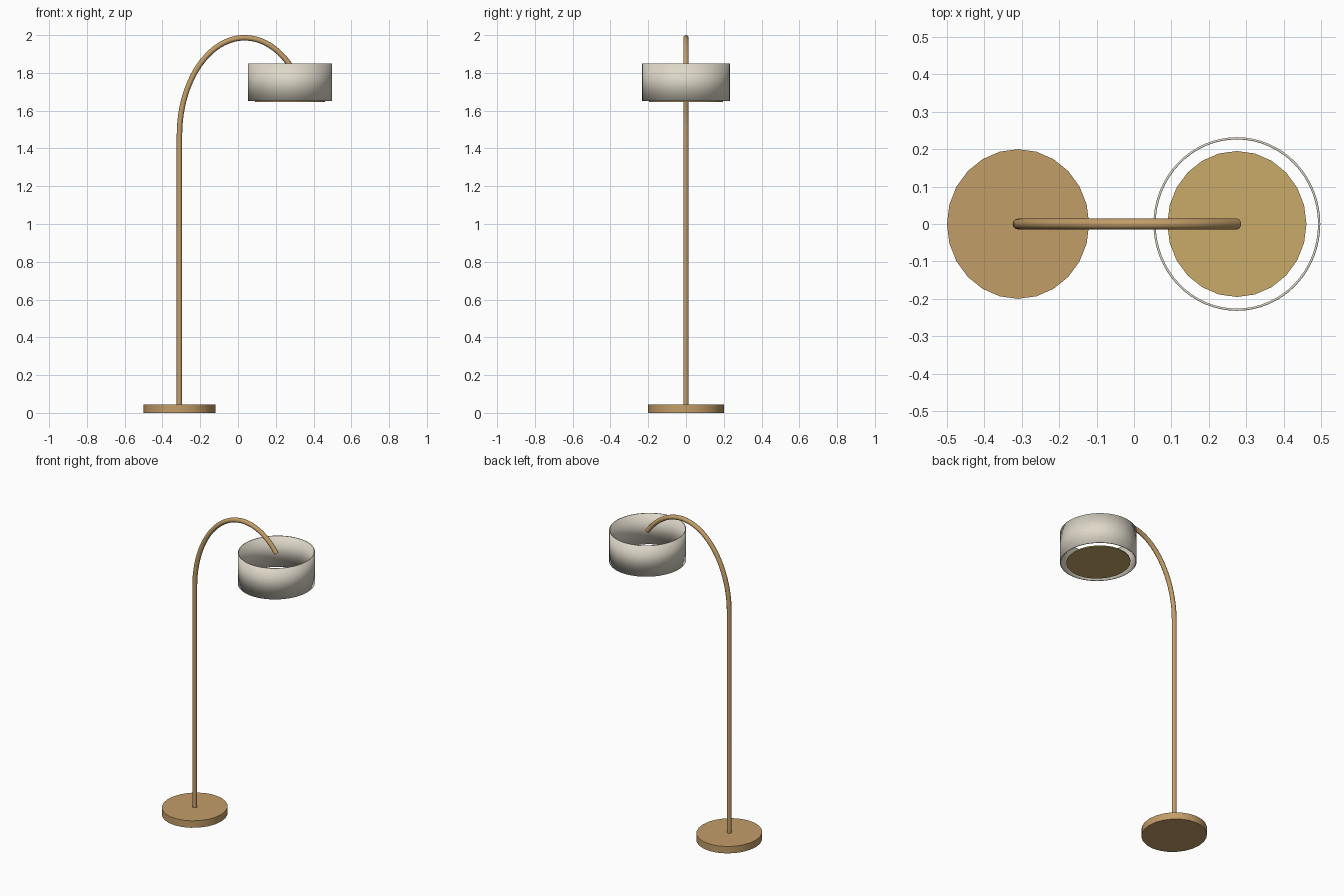
import bpy
import math
from mathutils import Vector

cube = bpy.data.objects.get("Cube")
if cube:
    bpy.data.objects.remove(cube, do_unlink=True)


def make_material(name, colour):
    mat = bpy.data.materials.new(name)
    mat.use_nodes = True
    mat.diffuse_color = (*colour, 1)
    mat.node_tree.nodes["Principled BSDF"].inputs["Base Color"].default_value = (*colour, 1)
    return mat


brass = make_material("brass", (0.54, 0.34, 0.14))
glow = make_material("warm diffuser", (0.59, 0.40, 0.14))
fabric = make_material("cream fabric", (0.74, 0.69, 0.59))


def finish(obj, name, mat):
    obj.name = name
    obj.data.materials.append(mat)
    bpy.context.view_layer.objects.active = obj
    bpy.ops.object.select_all(action='DESELECT')
    obj.select_set(True)
    bpy.ops.object.shade_smooth_by_angle(angle=math.radians(40))
    return obj


def drum(name, x, bottom, top, rx, ry, sides, mat, fill='NGON'):
    """Upright, slightly oval cylinder."""
    bpy.ops.mesh.primitive_cylinder_add(
        vertices=sides, radius=1, depth=top - bottom, end_fill_type=fill,
        location=(x, 0, (bottom + top) / 2))
    obj = bpy.context.object
    obj.scale = (rx, ry, 1)
    bpy.ops.object.transform_apply(location=False, rotation=False, scale=True)
    return finish(obj, name, mat)


POLE_X, SHADE_X = -0.31, 0.275

# Base, diffuser disc and open drum shade
drum("base", POLE_X, 0, 0.045, 0.19, 0.20, 24, brass)
drum("diffuser", SHADE_X, 1.645, 1.652, 0.186, 0.195, 24, glow)
shade = drum("shade", SHADE_X, 1.65, 1.85, 0.223, 0.232, 64, fabric, 'NOTHING')
wall = shade.modifiers.new("wall", 'SOLIDIFY')
wall.thickness = 0.006
wall.offset = -1

# Arched pole: straight upright followed by part of an ellipse
centre = Vector((0.035, 0, 1.47))
rx, rz = centre.x - POLE_X, 0.516
end = math.pi - math.acos((SHADE_X - centre.x) / rx)
path = [Vector((POLE_X, 0, 0.03))]
steps = 32
for i in range(steps + 1):
    a = end * i / steps
    path.append(centre + Vector((-rx * math.cos(a), 0, rz * math.sin(a))))

curve = bpy.data.curves.new("pole", 'CURVE')
curve.dimensions = '3D'
curve.bevel_depth = 0.0145
curve.bevel_resolution = 4
curve.use_fill_caps = True
spline = curve.splines.new('POLY')
spline.points.add(len(path) - 1)
for point, co in zip(spline.points, path):
    point.co = (*co, 1)
pole = bpy.data.objects.new("pole", curve)
bpy.context.collection.objects.link(pole)
bpy.context.view_layer.objects.active = pole
bpy.ops.object.select_all(action='DESELECT')
pole.select_set(True)
bpy.ops.object.convert(target='MESH')
finish(bpy.context.object, "pole", brass)
